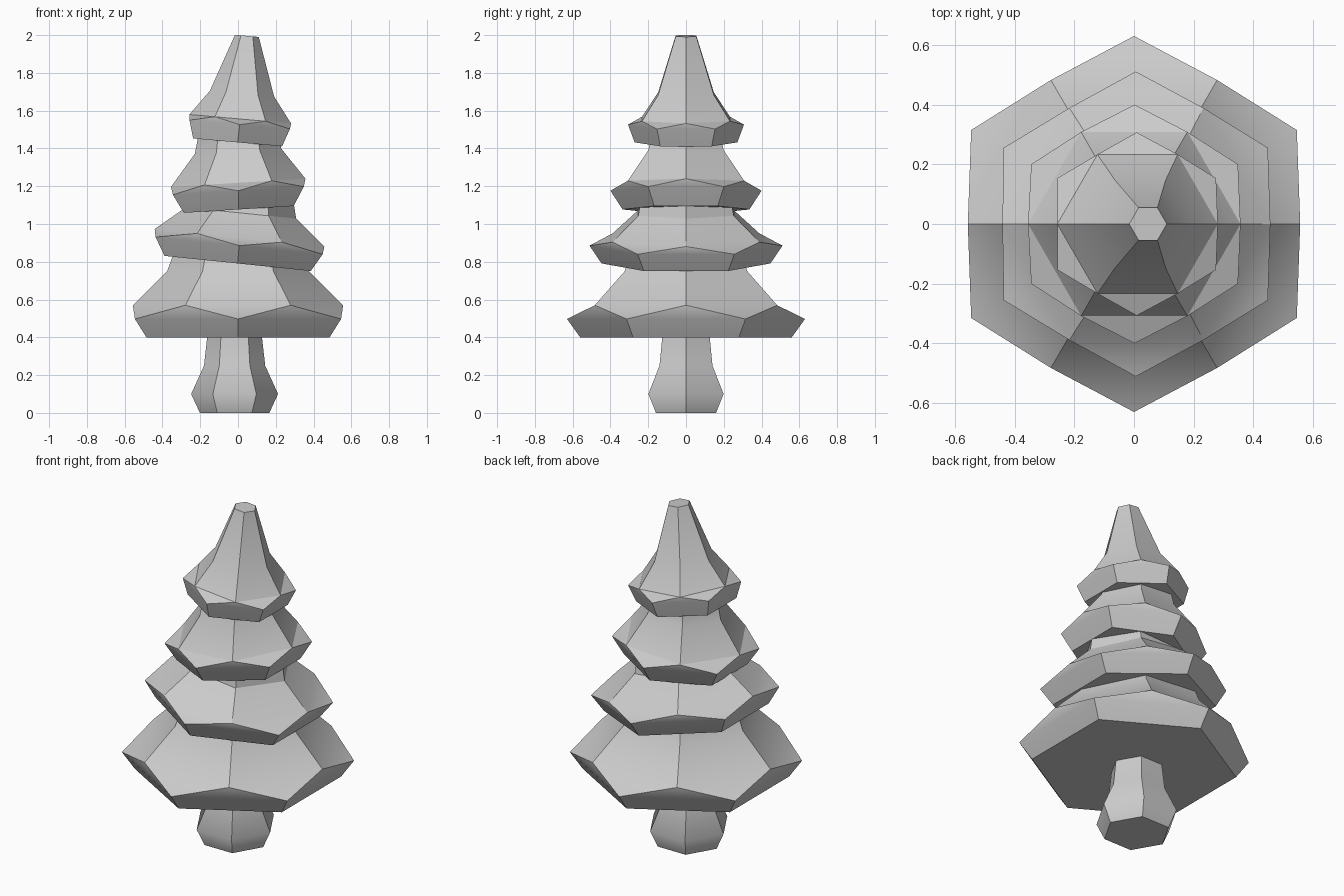
import bpy, bmesh, math

if "Cube" in bpy.data.objects:
    bpy.data.objects.remove(bpy.data.objects["Cube"])


def hex_ring(bm, r, z, cx=0.0, start=0, tilt=0.0):
    """Six vertices; height follows a sideways tilt."""
    vs = []
    for i in range(6):
        a = math.radians(start + 60 * i)
        x = cx + r * math.cos(a)
        vs.append(bm.verts.new((x, r * math.sin(a), z + tilt * x)))
    return vs


def bridge(bm, a, b):
    for i in range(6):
        j = (i + 1) % 6
        bm.faces.new((a[i], a[j], b[j], b[i]))


def finish(bm, name, angle=30):
    bmesh.ops.recalc_face_normals(bm, faces=bm.faces)
    me = bpy.data.meshes.new(name)
    bm.to_mesh(me)
    bm.free()
    ob = bpy.data.objects.new(name, me)
    bpy.context.collection.objects.link(ob)
    bpy.ops.object.select_all(action='DESELECT')
    ob.select_set(True)
    bpy.context.view_layer.objects.active = ob
    bpy.ops.object.shade_smooth_by_angle(angle=math.radians(angle))
    return ob


def tier(name, tilt, base, corner, mid, uppers):
    """Rings are (radius, height, centre x). Corners droop below the edge midpoints."""
    bm = bmesh.new()
    b = hex_ring(bm, *base, start=30, tilt=tilt)
    w = hex_ring(bm, *corner, start=30, tilt=tilt)
    m = hex_ring(bm, *mid, start=0, tilt=tilt)
    bm.faces.new(b)
    bridge(bm, b, w)
    for i in range(6):
        j = (i + 1) % 6
        bm.faces.new((w[i], w[j], m[j]))   # sliver below each edge midpoint
        bm.faces.new((m[i], w[i], m[j]))   # drooping corner
    last = m
    for u in uppers:
        ring = hex_ring(bm, *u, start=0, tilt=tilt)
        bridge(bm, last, ring)
        last = ring
    bm.faces.new(last)
    return finish(bm, name)


# Trunk: bulging six-sided stem
bm = bmesh.new()
last = None
for r, z in [(0.184, 0), (0.23, 0.1), (0.162, 0.25), (0.144, 0.41)]:
    ring = hex_ring(bm, r, z, -0.018)
    if last:
        bridge(bm, last, ring)
    else:
        bm.faces.new(ring)
    last = ring
bm.faces.new(last)
finish(bm, "trunk", 50)

# Foliage tiers, bottom to top
tier("foliage_bottom", 0.0, (0.56, 0.4, 0), (0.63, 0.497, 0), (0.557, 0.57, 0),
     [(0.375, 0.75, 0), (0.335, 0.86, 0)])
tier("foliage_lower_middle", -0.103, (0.447, 0.791, -0.002), (0.511, 0.886, 0.006),
     (0.449, 0.928, 0.008), [(0.292, 1.06, 0.016), (0.275, 1.14, 0.02)])
tier("foliage_upper_middle", 0.062, (0.336, 1.077, 0.004), (0.4, 1.176, 0.002),
     (0.356, 1.218, 0.001), [(0.229, 1.385, 0), (0.212, 1.47, 0)])
tier("foliage_top", -0.088, (0.272, 1.432, -0.002), (0.307, 1.527, 0.009),
     (0.269, 1.557, 0.012), [(0.17, 1.692, 0.021), (0.063, 2.0, 0.047)])
